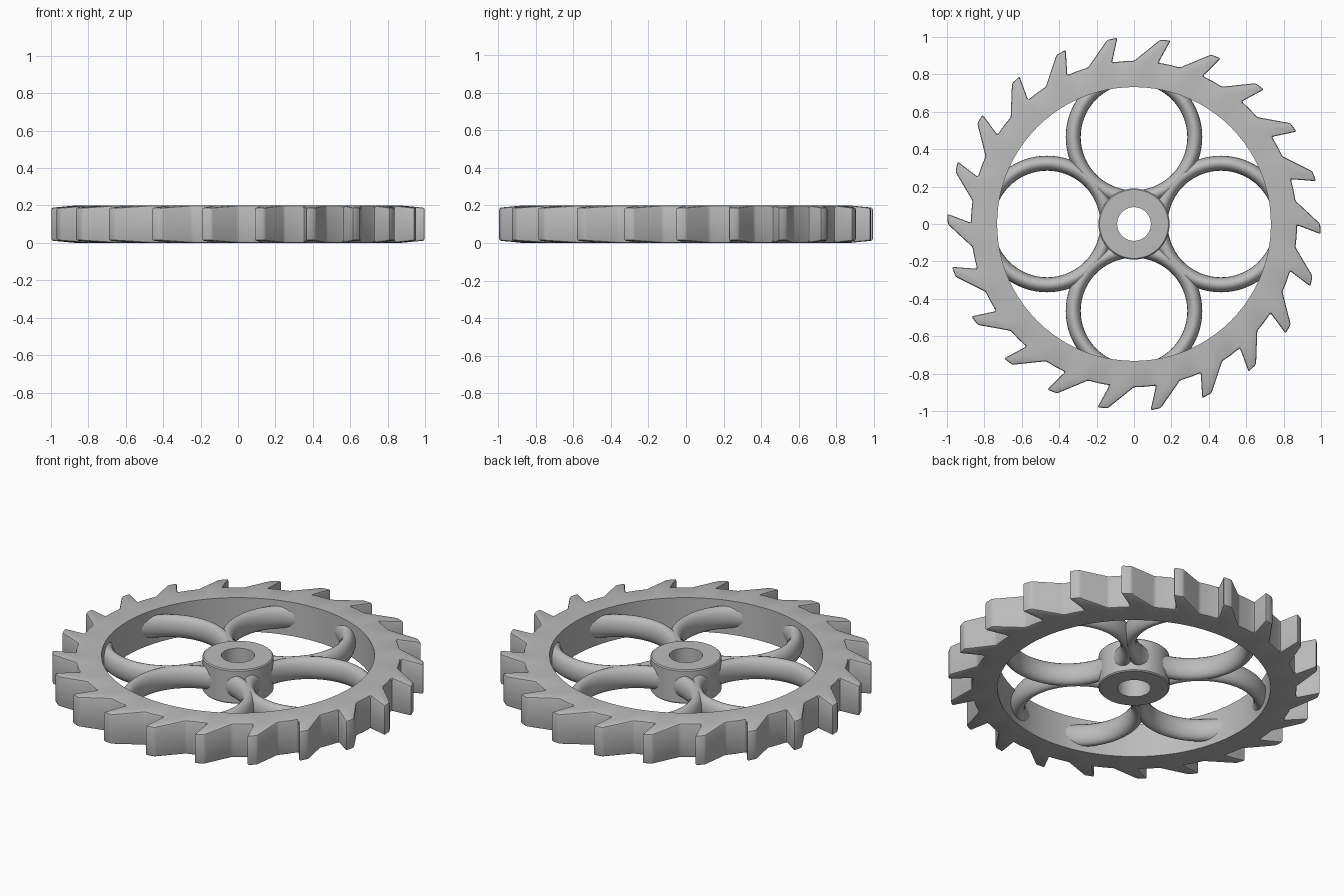
import bpy, bmesh
from math import sin, cos, pi, radians

cube = bpy.data.objects.get("Cube")
if cube:
    bpy.data.objects.remove(cube, do_unlink=True)

HEIGHT = 0.2
TEETH = 22
PITCH = 2 * pi / TEETH

metal = bpy.data.materials.new("grey metal")
metal.use_nodes = True
metal.diffuse_color = (0.5, 0.5, 0.5, 1)
metal.node_tree.nodes["Principled BSDF"].inputs["Base Color"].default_value = (0.5, 0.5, 0.5, 1)


def finish(bm, name, angle=35):
    bmesh.ops.recalc_face_normals(bm, faces=bm.faces)
    mesh = bpy.data.meshes.new(name)
    bm.to_mesh(mesh)
    bm.free()
    obj = bpy.data.objects.new(name, mesh)
    bpy.context.collection.objects.link(obj)
    mesh.materials.append(metal)
    bpy.ops.object.select_all(action='DESELECT')
    obj.select_set(True)
    bpy.context.view_layer.objects.active = obj
    bpy.ops.object.shade_smooth_by_angle(angle=radians(angle))
    return obj


def polar(bm, radius, angle, z):
    return bm.verts.new((radius * cos(angle), radius * sin(angle), z))


def walls(bm, low, high):
    """Join two point rows with upright faces."""
    for i in range(len(low) - 1):
        bm.faces.new((low[i], low[i + 1], high[i + 1], high[i]))


# Toothed rim: a flat annulus with slanted, slightly tapered teeth
def build_rim():
    bm = bmesh.new()
    inner_rows, outline_rows = [], []
    for z, taper in ((0, 0.012), (HEIGHT, -0.012)):
        inner, base, outline = [], [], []
        for i in range(TEETH):
            start = pi / 2 - i * PITCH
            # base points: tooth start, tooth middle, valley, gap middle
            for offset in (0, 4.3, 8.6, 12.5):
                a = start - radians(offset)
                inner.append(polar(bm, 0.732, a, z))
                base.append(polar(bm, 0.872, a, z))
            s, m, v, g = base[-4:]
            tip_back = polar(bm, 0.995, start - radians(8.1), z + taper)
            tip_front = polar(bm, 1.0, start - radians(11.3), z + taper)
            bm.faces.new((s, tip_back, tip_front, v, m))
            outline += [s, tip_back, tip_front, v, g]
        count = len(base)
        for i in range(count):
            j = (i + 1) % count
            bm.faces.new((inner[i], inner[j], base[j], base[i]))
        inner_rows.append(inner + inner[:1])
        outline_rows.append(outline + outline[:1])
    walls(bm, *inner_rows)
    walls(bm, *outline_rows)
    bmesh.ops.recalc_face_normals(bm, faces=bm.faces)
    # soften the outer edges only
    outer = [e for e in bm.edges
             if e.calc_face_angle(0) > 0.4
             and min(v.co.xy.length for v in e.verts) > 0.8]
    bmesh.ops.bevel(bm, geom=outer, offset=0.01, segments=2, profile=0.5,
                    affect='EDGES', clamp_overlap=True)
    finish(bm, "toothed_rim")


# Hub: a thick sleeve with a round bore
def build_hub(segments=64):
    bm = bmesh.new()
    profile = ((0.09, 0), (0.184, 0), (0.19, 0.006),
               (0.19, HEIGHT - 0.006), (0.184, HEIGHT), (0.09, HEIGHT))
    rings = [[polar(bm, r, 2 * pi * i / segments, z) for i in range(segments)]
             for r, z in profile]
    for k, ring in enumerate(rings):
        following = rings[(k + 1) % len(rings)]
        walls(bm, ring + ring[:1], following + following[:1])
    finish(bm, "hub")


# Spoke ring: a circular loop of oval section between hub and rim
def build_spoke_ring(name, angle, segments=72, sides=20):
    bm = bmesh.new()
    rows = []
    for i in range(segments):
        a = 2 * pi * i / segments
        rows.append([polar(bm, 0.325 + 0.04 * cos(2 * pi * j / sides), a,
                           0.065 * sin(2 * pi * j / sides))
                     for j in range(sides)])
    for i, row in enumerate(rows):
        following = rows[(i + 1) % segments]
        walls(bm, row + row[:1], following + following[:1])
    obj = finish(bm, name, 60)
    obj.location = (0.465 * cos(angle), 0.465 * sin(angle), HEIGHT / 2)


build_rim()
build_hub()
for side, turn in (("left", 0), ("back", 1), ("right", 2), ("front", 3)):
    build_spoke_ring(side + "_spoke_ring", turn * pi / 2)
